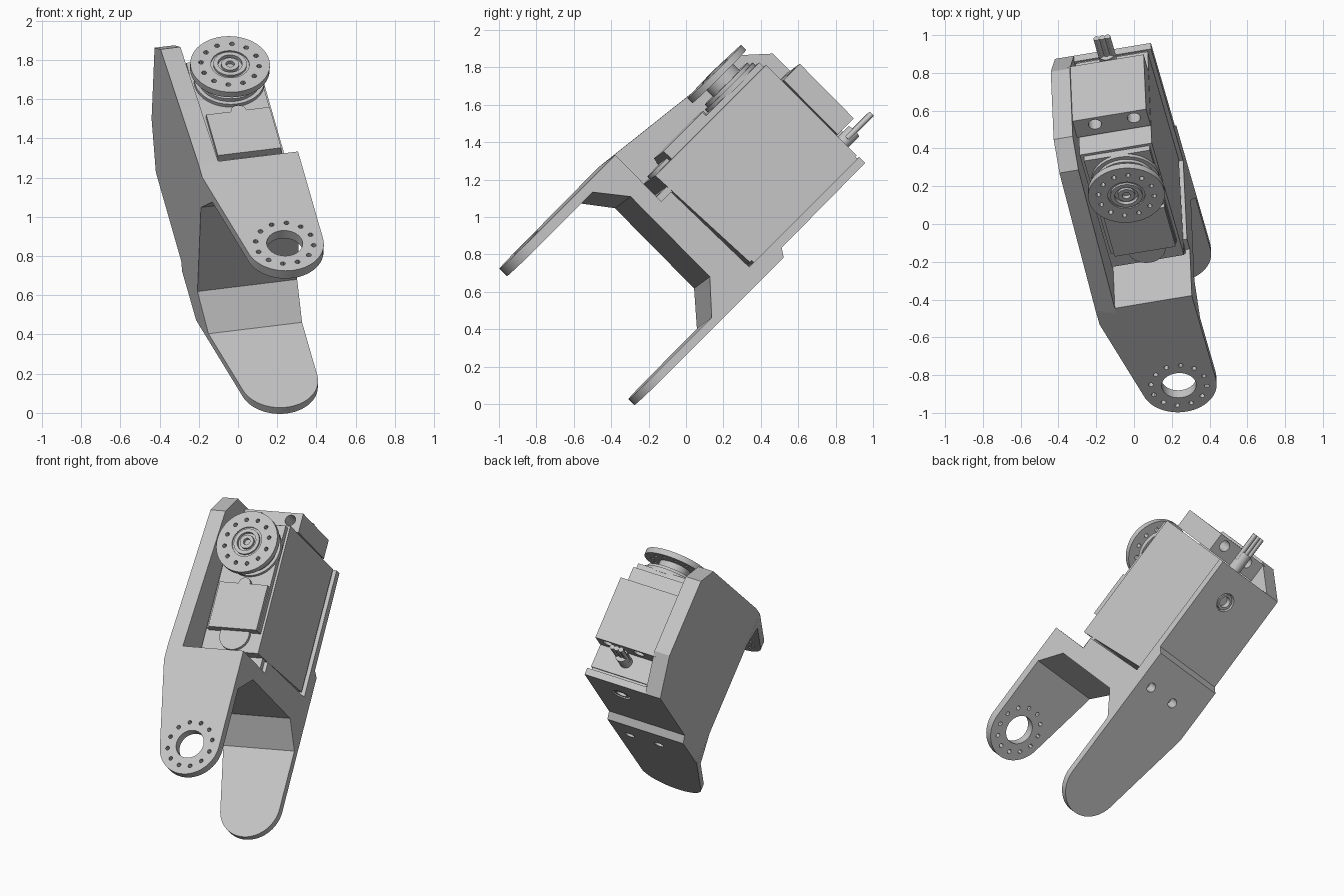
import bpy, bmesh, math
from mathutils import Matrix

if "Cube" in bpy.data.objects:
    bpy.data.objects.remove(bpy.data.objects["Cube"], do_unlink=True)

grey = bpy.data.materials.new("light_grey")
grey.use_nodes = True
grey.diffuse_color = (0.55, 0.55, 0.55, 1)
grey.node_tree.nodes["Principled BSDF"].inputs["Base Color"].default_value = (0.55, 0.55, 0.55, 1)

# Working frame: X across, Y along the arms, Z along the output shaft
AX = 0.234          # centre line of shaft and arm
HORN = 1.345        # shaft position along the arms
TIP = -0.04         # arm hole position along the arms
LEFT, RIGHT = -0.085, 0.434
PIVOT = Matrix.Translation((AX, 0, 1.2))
LEAN = PIVOT @ Matrix.Rotation(math.radians(1.75), 4, 'Y') @ PIVOT.inverted()
TILT = (Matrix.Rotation(math.radians(45), 4, 'X')
        @ Matrix.Rotation(math.radians(11.5), 4, 'Z') @ LEAN)


def finish(name, bm):
    bmesh.ops.recalc_face_normals(bm, faces=bm.faces)
    me = bpy.data.meshes.new(name)
    bm.to_mesh(me)
    bm.free()
    me.materials.append(grey)
    ob = bpy.data.objects.new(name, me)
    ob.matrix_world = TILT
    bpy.context.collection.objects.link(ob)
    return ob


def prism(name, points, direction):
    bm = bmesh.new()
    face = bm.faces.new([bm.verts.new(p) for p in points])
    new = bmesh.ops.extrude_face_region(bm, geom=[face])
    verts = [v for v in new["geom"] if isinstance(v, bmesh.types.BMVert)]
    bmesh.ops.translate(bm, verts=verts, vec=direction)
    return finish(name, bm)


def side_prism(name, profile, x0, x1):
    return prism(name, [(x0, y, z) for y, z in profile], (x1 - x0, 0, 0))


def box(name, x, y, z):
    return side_prism(name, [(y[0], z[0]), (y[1], z[0]), (y[1], z[1]), (y[0], z[1])], *x)


def rods(name, spots, r, lo, hi, axis='Z', seg=32):
    """Cylinders at the given spots, from lo to hi along Z or Y."""
    bm = bmesh.new()
    for p, q in spots:
        mid = (lo + hi) / 2
        if axis == 'Z':
            m = Matrix.Translation((p, q, mid))
        else:
            m = Matrix.Translation((p, mid, q)) @ Matrix.Rotation(math.pi / 2, 4, 'X')
        bmesh.ops.create_cone(bm, cap_ends=True, segments=seg, radius1=r, radius2=r,
                              depth=hi - lo, matrix=m)
    return finish(name, bm)


def lathe(name, centre, profile, seg=48):
    bm = bmesh.new()
    verts = [bm.verts.new((centre[0] + r, centre[1], z)) for r, z in profile]
    edges = [bm.edges.new(pair) for pair in zip(verts, verts[1:])]
    bmesh.ops.spin(bm, geom=verts + edges, cent=(*centre, 0), axis=(0, 0, 1),
                   angle=math.tau, steps=seg)
    bmesh.ops.remove_doubles(bm, verts=bm.verts, dist=1e-4)
    return finish(name, bm)


def combine(ob, tool, operation):
    mod = ob.modifiers.new("combine", 'BOOLEAN')
    mod.operation, mod.object, mod.solver = operation, tool, 'EXACT'
    bpy.context.view_layer.objects.active = ob
    bpy.ops.object.modifier_apply(modifier=mod.name)
    bpy.data.objects.remove(tool, do_unlink=True)


def ring(y, r, n=12):
    return [(AX + r * math.cos(math.tau * (i + 0.5) / n),
             y + r * math.sin(math.tau * (i + 0.5) / n)) for i in range(n)]


# Bracket frame: two arms, cross wall with tab shelf and base plate, trimmed to the rounded plan
frame = side_prism("bracket_frame", [
    (-0.3, 1.216), (0.6, 1.216), (0.6, 0.865), (0.675, 0.865), (0.69, 0.285), (1.54, 0.285),
    (1.54, 0.24), (0.89, 0.235), (0.86, 0.19), (-0.3, 0.19), (-0.3, 0.235), (0.35, 0.235),
    (0.5, 0.397), (0.5, 1.0), (0.37, 1.16), (-0.3, 1.16)], LEFT - 0.05, RIGHT + 0.05)
angles = [math.radians(194.6 + 165.4 * i / 28) for i in range(29)]
plan = [(AX + 0.2 * math.cos(t), TIP + 0.2 * math.sin(t), 0) for t in angles]
plan += [(RIGHT, 1.8, 0), (LEFT, 1.8, 0), (LEFT, 0.5, 0)]
combine(frame, prism("trim", plan, (0, 0, 2)), 'INTERSECT')

# Holes in upper arm and base plate
combine(frame, rods("cut", [(AX, TIP)], 0.092, 1.1, 1.3), 'DIFFERENCE')
combine(frame, rods("cut", ring(TIP, 0.148), 0.013, 1.1, 1.3, seg=12), 'DIFFERENCE')
combine(frame, rods("cut", [(AX - 0.1, 0.655), (AX + 0.1, 0.655)], 0.03, 0.1, 0.26), 'DIFFERENCE')
combine(frame, rods("cut", [(AX, HORN)], 0.06, 0.2, 0.32), 'DIFFERENCE')
lathe("rear_pivot_ring", (AX, HORN), [(0.05, 0.3), (0.05, 0.243), (0.035, 0.243), (0.035, 0.3)])

# Side wall with chamfered back
side_prism("side_wall", [
    (0.5, 0.19), (0.86, 0.19), (0.89, 0.235), (1.54, 0.24), (1.685, 0.48), (1.685, 0.99),
    (1.55, 1.11), (0.6, 1.216), (0.5, 1.216)], LEFT, 0.018)

# Back panel with screw slots
panel = box("back_panel", (0.0, 0.415), (1.545, 1.67), (0.45, 0.862))
screws = [(AX - 0.105, 1.62), (AX + 0.105, 1.62)]
combine(panel, rods("cut", screws, 0.035, 0.4, 0.9, seg=24), 'DIFFERENCE')

# Motor body
side_prism("motor_body", [(0.68, 0.985), (0.715, 0.3), (1.54, 0.3), (1.535, 0.985)], 0.025, 0.415)
box("motor_bottom_cover", (0.032, 0.408), (0.73, 1.53), (0.28, 0.305))
box("motor_top_cover", (0.045, 0.4), (0.81, 1.52), (0.98, 1.02))
box("label_plate", (0.065, 0.395), (0.81, 1.11), (1.02, 1.045))
rods("label_tab", [(AX, 1.11)], 0.04, 1.02, 1.045)
rods("cover_boss", [(AX, 0.785)], 0.1, 0.98, 1.005)
front_tab = box("front_tab", (0.035, 0.41), (0.605, 0.69), (0.86, 0.9))
notches = [(AX - 0.105, 0.62), (AX + 0.105, 0.62)]
combine(front_tab, rods("cut", notches, 0.032, 0.8, 0.95, seg=24), 'DIFFERENCE')

# Gear cap and neck
lathe("gear_cap", (AX, HORN), [
    (0, 1.01), (0.18, 1.01), (0.18, 1.04), (0.16, 1.04), (0.16, 1.06),
    (0.1, 1.06), (0.1, 1.12), (0, 1.12)])

# Output disc with ring of holes
disc = lathe("output_disc", (AX, HORN), [
    (0, 1.113), (0.203, 1.113), (0.203, 1.15), (0.098, 1.15), (0.098, 1.142),
    (0.085, 1.142), (0.085, 1.155), (0.062, 1.155), (0.062, 1.135), (0.045, 1.135),
    (0.045, 1.152), (0.022, 1.152), (0.022, 1.13), (0, 1.13)])
combine(disc, rods("cut", ring(HORN, 0.148), 0.013, 1.08, 1.2, seg=12), 'DIFFERENCE')

# Cable with strain relief
CABLE_X, CABLE_Z = 0.215, 0.395
rods("cable_sleeve", [(CABLE_X, CABLE_Z)], 0.04, 1.53, 1.66, 'Y')
rods("cable_wires", [(CABLE_X + k * 0.03, CABLE_Z) for k in (-1, 0, 1)], 0.016, 1.6, 1.79, 'Y', 12)

# Smooth round parts, keeping edges sharp
bpy.ops.object.select_all(action='DESELECT')
for ob in bpy.context.scene.objects:
    if ob.type == 'MESH' and grey.name in ob.data.materials:
        ob.select_set(True)
        bpy.context.view_layer.objects.active = ob
bpy.ops.object.shade_smooth_by_angle(angle=math.radians(30))
